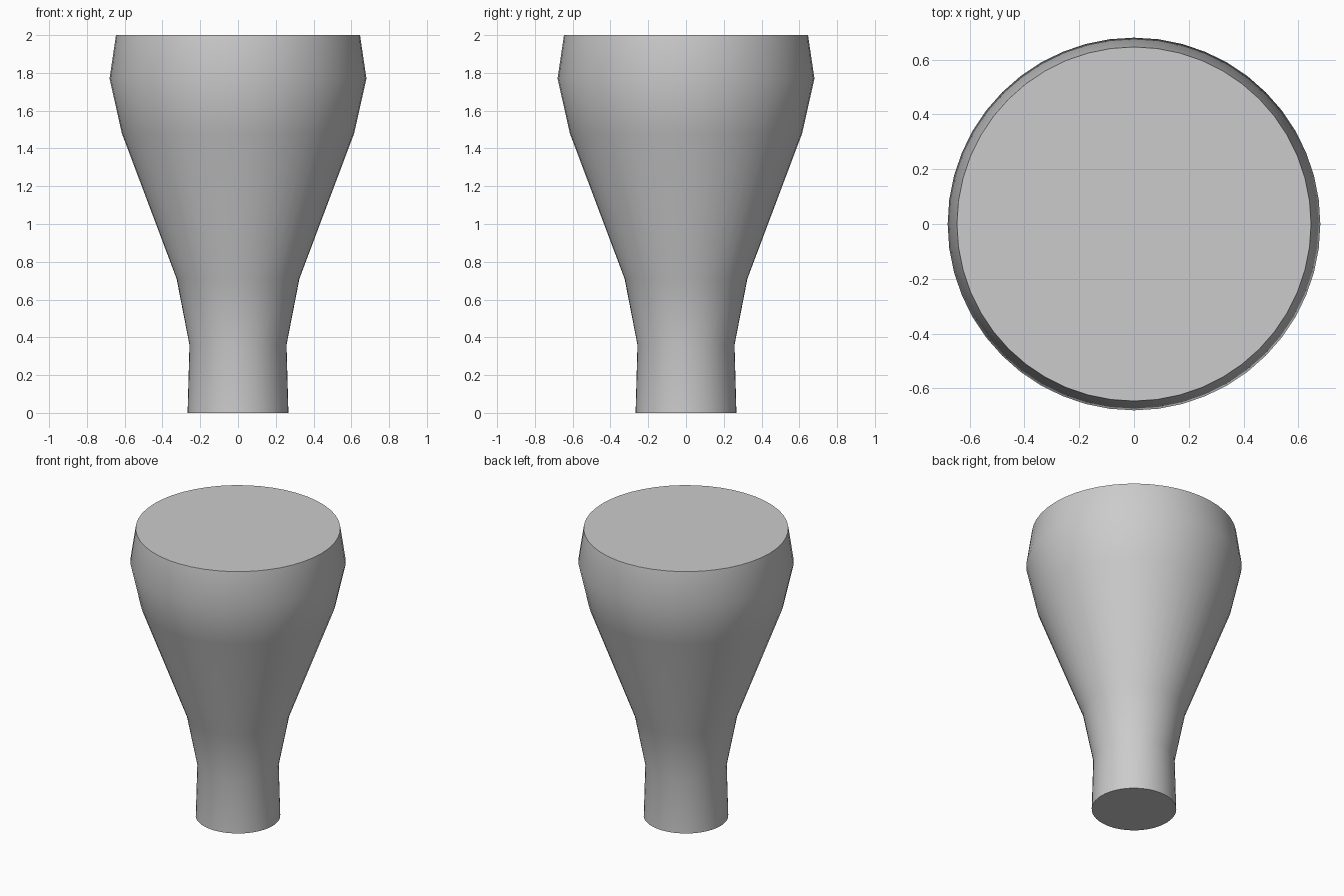
import bpy, bmesh
from math import radians
from mathutils import Matrix

cube = bpy.data.objects.get("Cube")
if cube:
    bpy.data.objects.remove(cube, do_unlink=True)

SIDES = 48
# Silhouette as (radius, height), from foot to rim
PROFILE = [(0.267, 0), (0.257, 0.36), (0.325, 0.71),
           (0.615, 1.48), (0.68, 1.77), (0.646, 2)]

grey = bpy.data.materials.new("plain_grey")
grey.use_nodes = True
colour = (0.6, 0.6, 0.6, 1)
grey.diffuse_color = colour
grey.node_tree.nodes["Principled BSDF"].inputs["Base Color"].default_value = colour

# Flared body: stacked rings bridged by walls, closed at both ends
bm = bmesh.new()
rings = [bmesh.ops.create_circle(bm, segments=SIDES, radius=r,
                                 matrix=Matrix.Translation((0, 0, z)))["verts"]
         for r, z in PROFILE]
for low, high in zip(rings, rings[1:]):
    for i in range(SIDES):
        j = (i + 1) % SIDES
        bm.faces.new((low[i], low[j], high[j], high[i]))
bm.faces.new(rings[0])
bm.faces.new(rings[-1])
bmesh.ops.recalc_face_normals(bm, faces=bm.faces)

mesh = bpy.data.meshes.new("flared_body")
bm.to_mesh(mesh)
bm.free()
mesh.materials.append(grey)
body = bpy.data.objects.new("flared_body", mesh)
bpy.context.collection.objects.link(body)

# Smooth walls with crisp end rims
bpy.ops.object.select_all(action="DESELECT")
body.select_set(True)
bpy.context.view_layer.objects.active = body
bpy.ops.object.shade_smooth_by_angle(angle=radians(40))
